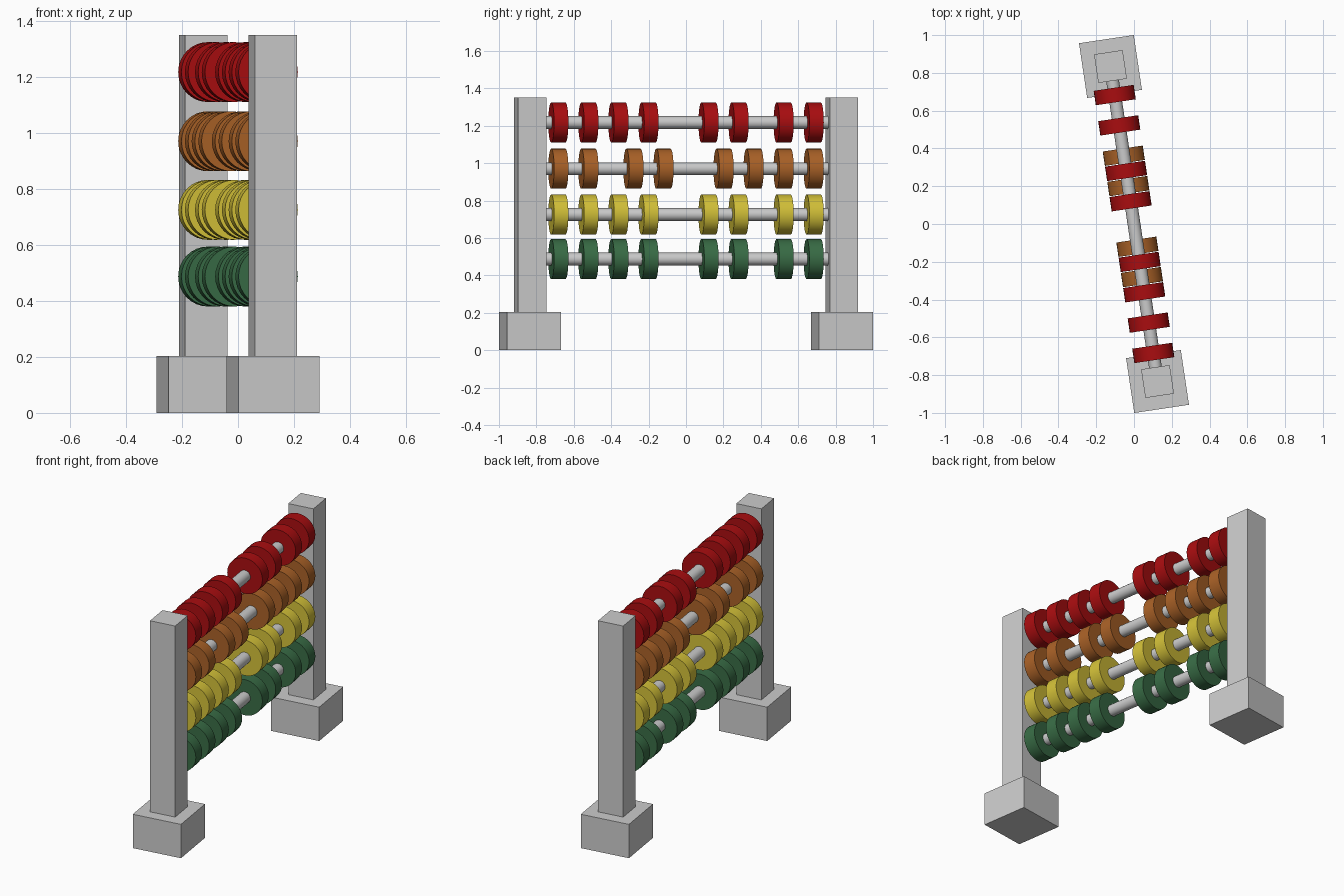
import bpy
from math import radians, sin, cos, pi

if "Cube" in bpy.data.objects:
    bpy.data.objects.remove(bpy.data.objects["Cube"])

ANGLE = radians(8.5)          # whole frame is turned slightly about z
POST_DIST = 0.843


def place(x, y, z):
    return (x * cos(ANGLE) - y * sin(ANGLE), x * sin(ANGLE) + y * cos(ANGLE), z)


def box(name, y, z0, z1, w):
    bpy.ops.mesh.primitive_cube_add(size=1, location=place(0, y, (z0 + z1) / 2),
                                    rotation=(0, 0, ANGLE))
    o = bpy.context.object
    o.name = name
    o.scale = (w, w, z1 - z0)
    bpy.ops.object.transform_apply(location=False, rotation=False, scale=True)


def disc(name, y, z, r, length, mat=None):
    bpy.ops.mesh.primitive_cylinder_add(vertices=32, radius=r, depth=length,
                                        location=place(0, y, z),
                                        rotation=(pi / 2, 0, ANGLE))
    o = bpy.context.object
    o.name = name
    if mat:
        o.data.materials.append(mat)
    bpy.ops.object.shade_smooth_by_angle(angle=radians(30))


# Feet and posts at both ends
for side, s in (("front", -1), ("back", 1)):
    box(side + "_foot", s * POST_DIST, 0, 0.203, 0.293)
    box(side + "_post", s * POST_DIST, 0.203, 1.35, 0.153)

# Rods with coloured beads, bottom to top (bead slots out of 18)
PLAIN = (0, 2, 4, 6, 10, 12, 15, 17)
SHIFTED = (0, 2, 5, 7, 11, 13, 15, 17)
ROWS = (
    ("green", 0.487, (0.04, 0.15, 0.06, 1), PLAIN),
    ("yellow", 0.725, (0.65, 0.53, 0.04, 1), PLAIN),
    ("orange", 0.970, (0.40, 0.12, 0.02, 1), SHIFTED),
    ("red", 1.217, (0.40, 0.004, 0.005, 1), PLAIN),
)
for colour, z, rgba, slots in ROWS:
    mat = bpy.data.materials.new(colour + "_paint")
    mat.diffuse_color = rgba
    mat.use_nodes = True
    mat.node_tree.nodes["Principled BSDF"].inputs["Base Color"].default_value = mat.diffuse_color
    disc(colour + "_rod", 0, z, 0.034, 2 * (POST_DIST - 0.07))
    for i, k in enumerate(slots):
        disc(f"{colour}_bead_{i + 1}", (k - 8.5) * 0.0812, z, 0.107, 0.077, mat)
